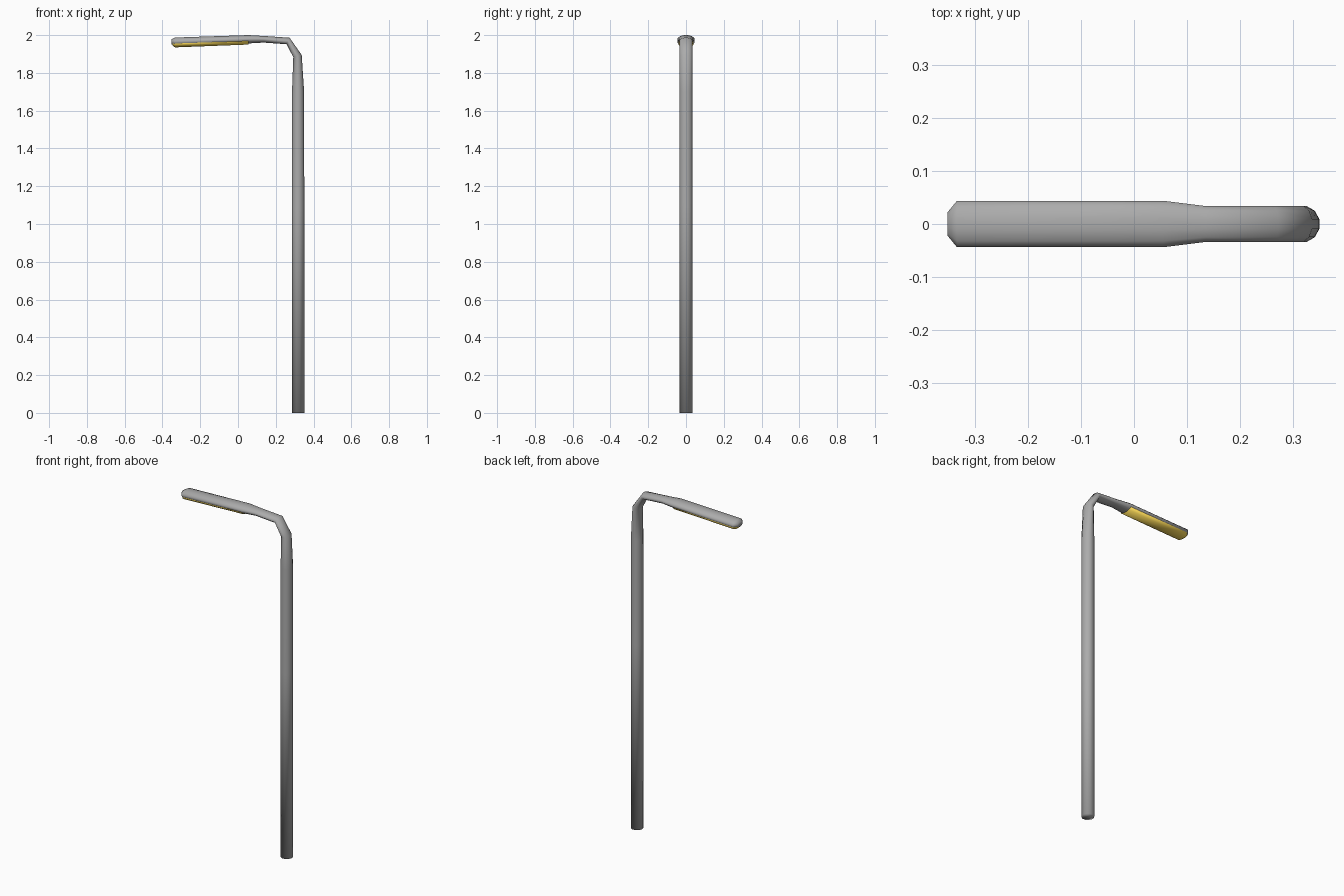
import bpy, bmesh, math
from mathutils import Vector

if "Cube" in bpy.data.objects:
    bpy.data.objects.remove(bpy.data.objects["Cube"])

SIDES = 12


def sweep(name, rings, color):
    """Skin rings given as (x, z, normal_x, normal_z, half_width_y, half_thickness)."""
    bm = bmesh.new()
    fit = 1 / math.cos(math.pi / SIDES)
    loops = []
    for x, z, nx, nz, hy, ht in rings:
        n = Vector((nx, 0, nz)).normalized()
        loop = []
        for i in range(SIDES):
            a = 2 * math.pi * (i + 0.5) / SIDES
            p = Vector((x, 0, z)) + n * (ht * fit * math.cos(a))
            p.y = hy * fit * math.sin(a)
            loop.append(bm.verts.new(p))
        loops.append(loop)
    for a, b in zip(loops, loops[1:]):
        for i in range(SIDES):
            j = (i + 1) % SIDES
            bm.faces.new((a[i], a[j], b[j], b[i]))
    bm.faces.new(loops[0])
    bm.faces.new(loops[-1])
    bmesh.ops.recalc_face_normals(bm, faces=bm.faces)
    # Fully smooth, including the end caps
    for f in bm.faces:
        f.smooth = True
    me = bpy.data.meshes.new(name)
    bm.to_mesh(me)
    bm.free()
    mat = bpy.data.materials.new(name + "_color")
    mat.diffuse_color = color
    mat.use_nodes = True
    mat.node_tree.nodes["Principled BSDF"].inputs["Base Color"].default_value = mat.diffuse_color
    me.materials.append(mat)
    ob = bpy.data.objects.new(name, me)
    bpy.context.collection.objects.link(ob)
    return ob


# Pole, bent arm and flattened lamp housing
sweep("lamp_post", [
    (0.318, 0.0, 1, 0, 0.034, 0.033),
    (0.318, 1.09, 1, 0, 0.034, 0.033),
    (0.318, 1.70, 1, 0, 0.034, 0.032),
    (0.315, 1.889, 1, 0.25, 0.034, 0.023),
    (0.265, 1.969, 0.42, 0.9, 0.034, 0.019),
    (0.135, 1.978, 0, 1, 0.034, 0.0175),
    (0.055, 1.978, 0, 1, 0.044, 0.022),
    (-0.335, 1.965, 0, 1, 0.044, 0.022),
    (-0.353, 1.965, 0, 1, 0.022, 0.013),
], (0.41, 0.41, 0.41, 1))

# Yellow light panel under the housing
sweep("light_panel", [
    (0.055, 1.968, 0, 1, 0.040, 0.018),
    (-0.333, 1.955, 0, 1, 0.040, 0.020),
    (-0.348, 1.957, 0, 1, 0.022, 0.011),
], (1.0, 0.72, 0.1, 1))
